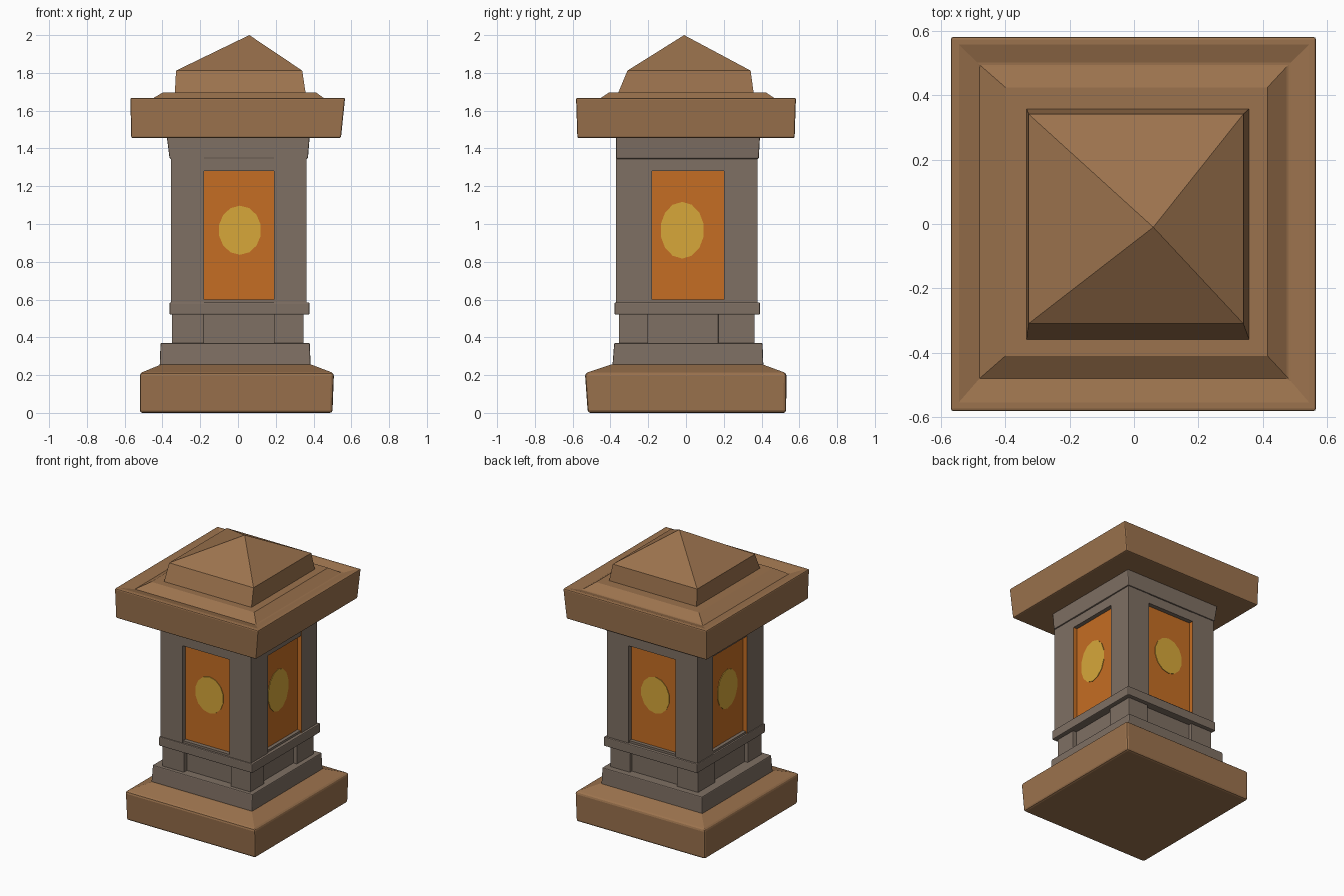
import bpy, bmesh, math

if "Cube" in bpy.data.objects:
    bpy.data.objects.remove(bpy.data.objects["Cube"])


def mat(name, rgb):
    m = bpy.data.materials.new(name)
    m.diffuse_color = (*rgb, 1)
    m.use_nodes = True
    m.node_tree.nodes["Principled BSDF"].inputs["Base Color"].default_value = m.diffuse_color
    return m


BROWN = mat("brown_wood", (0.33, 0.17, 0.075))
GRAY = mat("warm_gray_stone", (0.21, 0.16, 0.125))
ORANGE = mat("orange_glass", (0.56, 0.155, 0.017))
YELLOW = mat("yellow_glow", (0.68, 0.39, 0.042))


def finish(name, bm, mats):
    bmesh.ops.recalc_face_normals(bm, faces=bm.faces)
    me = bpy.data.meshes.new(name)
    bm.to_mesh(me)
    bm.free()
    for m in mats:
        me.materials.append(m)
    ob = bpy.data.objects.new(name, me)
    bpy.context.collection.objects.link(ob)
    return ob


def loft(name, mats, rings, bevel=0.0, apex=None, rule=None):
    """Stack of rectangles (x0, x1, y0, y1, z), capped, or closed by an apex."""
    bm = bmesh.new()
    loops = [[bm.verts.new(p) for p in ((a, c, z), (b, c, z), (b, d, z), (a, d, z))]
             for a, b, c, d, z in rings]
    bm.faces.new(loops[0])
    for lo, hi in zip(loops, loops[1:]):
        for i in range(4):
            j = (i + 1) % 4
            bm.faces.new((lo[i], lo[j], hi[j], hi[i]))
    if apex:
        tip = bm.verts.new(apex)
        for i in range(4):
            bm.faces.new((loops[-1][i], loops[-1][(i + 1) % 4], tip))
    else:
        bm.faces.new(loops[-1])
    bmesh.ops.recalc_face_normals(bm, faces=bm.faces)
    if rule:
        for f in bm.faces:
            f.material_index = rule(f.normal)
    ob = finish(name, bm, mats)
    if bevel:
        mod = ob.modifiers.new("soft_edges", 'BEVEL')
        mod.width = bevel
        mod.segments = 2
        mod.limit_method = 'ANGLE'
        mod.angle_limit = math.radians(50)
    return ob


def box(name, m, x0, x1, y0, y1, z0, z1, bevel=0.0, rule=None):
    mats = m if isinstance(m, list) else [m]
    return loft(name, mats, [(x0, x1, y0, y1, z0), (x0, x1, y0, y1, z1)], bevel, rule=rule)


# Base slab with gently sloped top
loft("base_slab", [BROWN], [
    (-0.52, 0.50, -0.52, 0.53, 0.0),
    (-0.52, 0.508, -0.535, 0.532, 0.21),
    (-0.41, 0.39, -0.40, 0.41, 0.255)], bevel=0.014)

# Stone plinth and lower wall
loft("plinth", [GRAY], [(-0.415, 0.385, -0.39, 0.41, 0.24),
                        (-0.41, 0.38, -0.38, 0.405, 0.37)], bevel=0.006)
box("lower_wall", GRAY, -0.325, 0.32, -0.32, 0.34, 0.36, 0.54)
XS = [(-0.355, -0.18), (0.19, 0.362)]
YS = [(-0.37, -0.18), (0.20, 0.378)]
for ix, (x0, x1) in enumerate(XS):
    for iy, (y0, y1) in enumerate(YS):
        side = ("left", "right")[ix] + "_" + ("front", "back")[iy]
        # Short corner foot under the rail
        fx = (x0 + 0.005, x1) if ix == 0 else (x0, x1 - 0.015)
        fy = (y0 + 0.015, y1 - 0.02) if iy == 0 else (y0 - 0.03, y1 - 0.015)
        box("foot_" + side, GRAY, *fx, *fy, 0.36, 0.54, 0.004)

        # Tall corner post, window reveals coloured like the glass
        def reveal(n, ix=ix, iy=iy):
            inner_y = n.y * (1 - 2 * iy) > 0.9
            inner_x = n.x * (1 - 2 * ix) > 0.9 and (ix, iy) == (0, 1)
            return 1 if inner_y or inner_x else 0
        box("post_" + side, [GRAY, ORANGE], x0, x1, y0, y1, 0.55, 1.36, rule=reveal)

# Rail below the windows
box("window_rail", GRAY, -0.362, 0.378, -0.378, 0.392, 0.52, 0.585, 0.006)
box("window_sill", GRAY, -0.35, 0.355, -0.365, 0.37, 0.58, 0.60)

# Glowing glass core and its lintel
box("glass_core", ORANGE, -0.325, 0.33, -0.335, 0.345, 0.56, 1.30)
box("lintel", GRAY, -0.353, 0.36, -0.368, 0.376, 1.28, 1.36)

# Yellow glow spots, one on each pane
for name, axis, off, c, ra, rz in (("front", 1, -0.339, 0.01, 0.113, 0.13),
                                   ("back", 1, 0.349, 0.0, 0.113, 0.13),
                                   ("right", 0, 0.334, -0.02, 0.116, 0.15),
                                   ("left", 0, -0.329, 0.0, 0.113, 0.14)):
    bm = bmesh.new()
    ring = []
    for i in range(14):
        t = 2 * math.pi * (i + 0.5) / 14
        u, z = c + ra * math.cos(t), 0.967 + rz * math.sin(t)
        ring.append(bm.verts.new((u, off, z) if axis else (off, u, z)))
    face = bm.faces.new(ring)
    ext = bmesh.ops.extrude_face_region(bm, geom=[face])
    push = -0.006 if off > 0 else 0.006
    for v in ext["geom"]:
        if isinstance(v, bmesh.types.BMVert):
            v.co[axis] += push
    finish("glow_spot_" + name, bm, [YELLOW])

# Stone band under the cap
loft("top_band", [GRAY], [(-0.362, 0.37, -0.37, 0.385, 1.345),
                          (-0.378, 0.38, -0.37, 0.392, 1.47)], bevel=0.006)

# Wide cap with a shallow moat and an inner step
loft("cap_slab", [BROWN], [
    (-0.565, 0.545, -0.575, 0.575, 1.455),
    (-0.57, 0.567, -0.582, 0.582, 1.668),
    (-0.545, 0.545, -0.555, 0.558, 1.668),
    (-0.48, 0.48, -0.48, 0.495, 1.648),
    (-0.40, 0.415, -0.41, 0.425, 1.695),
    (-0.34, 0.37, -0.37, 0.36, 1.695)], bevel=0.008)

# Pyramid roof, tip slightly off centre
loft("roof_pyramid", [BROWN], [
    (-0.335, 0.36, -0.365, 0.36, 1.68),
    (-0.328, 0.34, -0.31, 0.342, 1.812)], apex=(0.06, -0.01, 2.0))
